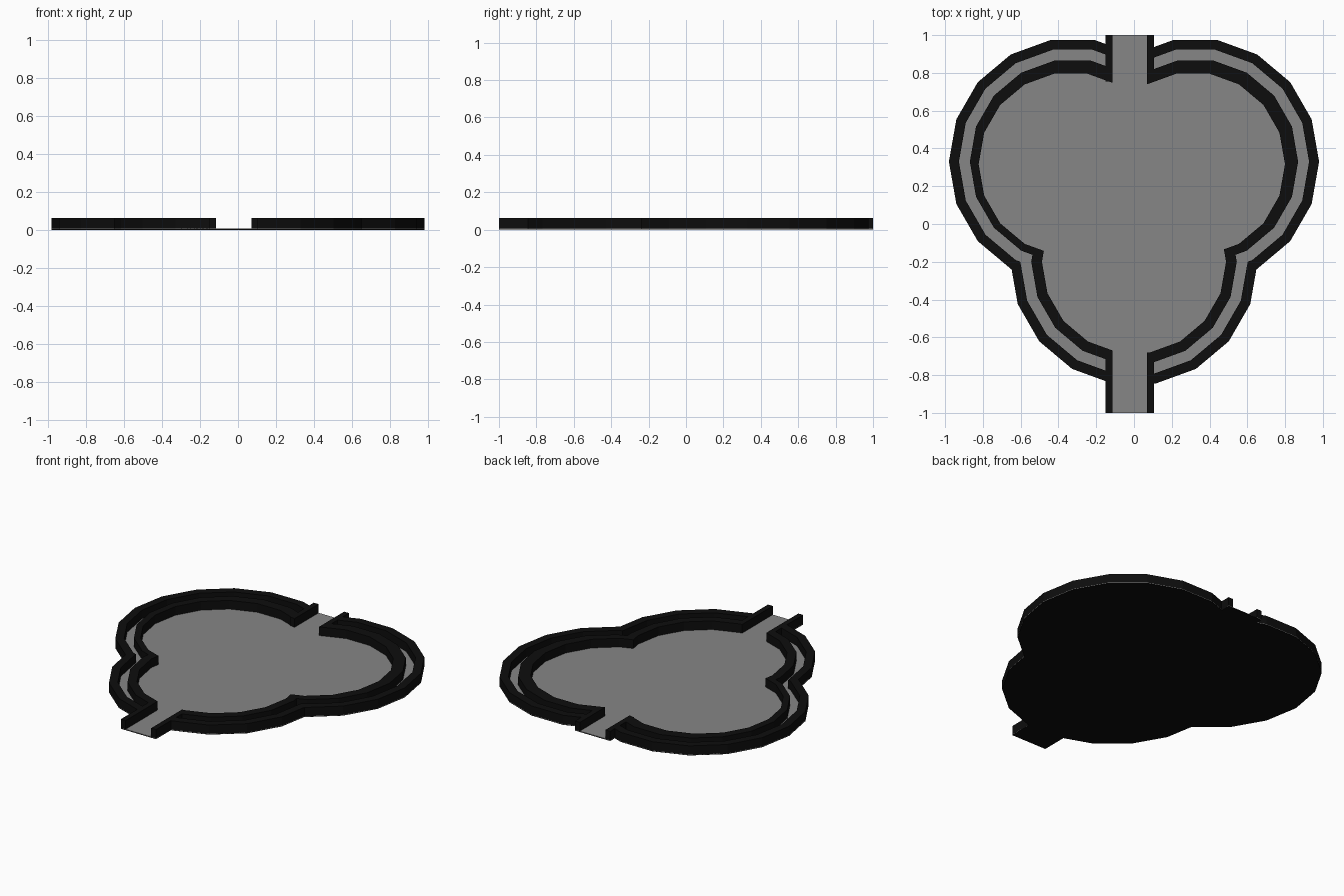
import bpy, bmesh, math
from mathutils import Vector
from mathutils.geometry import intersect_line_line_2d

if "Cube" in bpy.data.objects:
    bpy.data.objects.remove(bpy.data.objects["Cube"])

H = 0.063            # wall height
XL, XR = -0.115, 0.07  # passage sides
WALL = 0.035         # passage wall thickness


def material(name, v):
    m = bpy.data.materials.new(name)
    m.diffuse_color = (v, v, v, 1)
    m.use_nodes = True
    m.node_tree.nodes["Principled BSDF"].inputs["Base Color"].default_value = m.diffuse_color
    return m


BLACK = material("black", 0.004)
GREY = material("grey", 0.24)


def prism(name, pts, z0, z1, mat):
    bm = bmesh.new()
    f = bm.faces.new([bm.verts.new((p[0], p[1], z0)) for p in pts])
    ext = bmesh.ops.extrude_face_region(bm, geom=[f])
    for v in ext["geom"]:
        if isinstance(v, bmesh.types.BMVert):
            v.co.z = z1
    bmesh.ops.recalc_face_normals(bm, faces=bm.faces)
    me = bpy.data.meshes.new(name)
    bm.to_mesh(me)
    bm.free()
    me.materials.append(mat)
    ob = bpy.data.objects.new(name, me)
    bpy.context.collection.objects.link(ob)
    return ob


def rect(x0, x1, y0, y1):
    return [(x0, y0), (x1, y0), (x1, y1), (x0, y1)]


def trefoil(r, centres=((0.325, 0.33), (-0.325, 0.33), (0, -0.2))):
    """Outline of three merged 18-sided discs, ordered around the origin."""
    polys = [[Vector((cx + r * math.cos(math.radians(20 * i)),
                      cy + r * math.sin(math.radians(20 * i)))) for i in range(18)]
             for cx, cy in centres]

    def edges(p):
        return list(zip(p, p[1:] + p[:1]))

    def inside(v, p):
        return all((b - a).cross(v - a) > 1e-5 for a, b in edges(p))

    pts = [v for p in polys for v in p]
    for i, p in enumerate(polys):
        for q in polys[i + 1:]:
            hits = [intersect_line_line_2d(a, b, c, d) for a, b in edges(p) for c, d in edges(q)]
            pts += [h for h in hits if h is not None]
    out = []
    for v in pts:
        if not any(inside(v, p) for p in polys) and all((v - w).length > 1e-3 for w in out):
            out.append(v)
    return sorted(out, key=lambda v: math.atan2(v.y, v.x))


def boolean(ob, other, op):
    m = ob.modifiers.new(op, 'BOOLEAN')
    m.object, m.operation, m.solver = other, op, 'EXACT'
    other.hide_render = True
    bpy.context.view_layer.update()
    dg = bpy.context.evaluated_depsgraph_get()
    me = bpy.data.meshes.new_from_object(ob.evaluated_get(dg))
    ob.modifiers.clear()
    ob.data = me
    bpy.data.objects.remove(other)


# Outlines of the two walls
outer = trefoil(0.655)
groove_out = trefoil(0.602)
groove_in = trefoil(0.544)
court = trefoil(0.4875, ((0.312, 0.317), (-0.335, 0.317), (0, -0.2)))

# Black base plate with a thin grey floor on top
strip = rect(XL - WALL, XR + WALL, -1, 1)
for name, z0, z1, mat in (("base_plate", 0, 0.004, BLACK), ("floor", 0.004, 0.006, GREY)):
    plate = prism(name, outer, z0, z1, mat)
    boolean(plate, prism("strip", strip, z0, z1, mat), 'UNION')

# Outer and inner walls, opened by the straight passage
for name, a, b in (("outer_wall", outer, groove_out), ("inner_wall", groove_in, court)):
    wall = prism(name, a, 0.004, H, BLACK)
    boolean(wall, prism("hollow", b, -0.1, 0.2, BLACK), 'DIFFERENCE')
    boolean(wall, prism("gap", rect(XL, XR, -1.2, 1.2), -0.1, 0.2, BLACK), 'DIFFERENCE')

# Passage walls at both entrances
for end, y0, y1 in (("back", 0.755, 1), ("front", -1, -0.69)):
    prism(end + "_passage_wall_left", rect(XL - WALL, XL, y0, y1), 0.004, H, BLACK)
    prism(end + "_passage_wall_right", rect(XR, XR + WALL, y0, y1), 0.004, H, BLACK)
